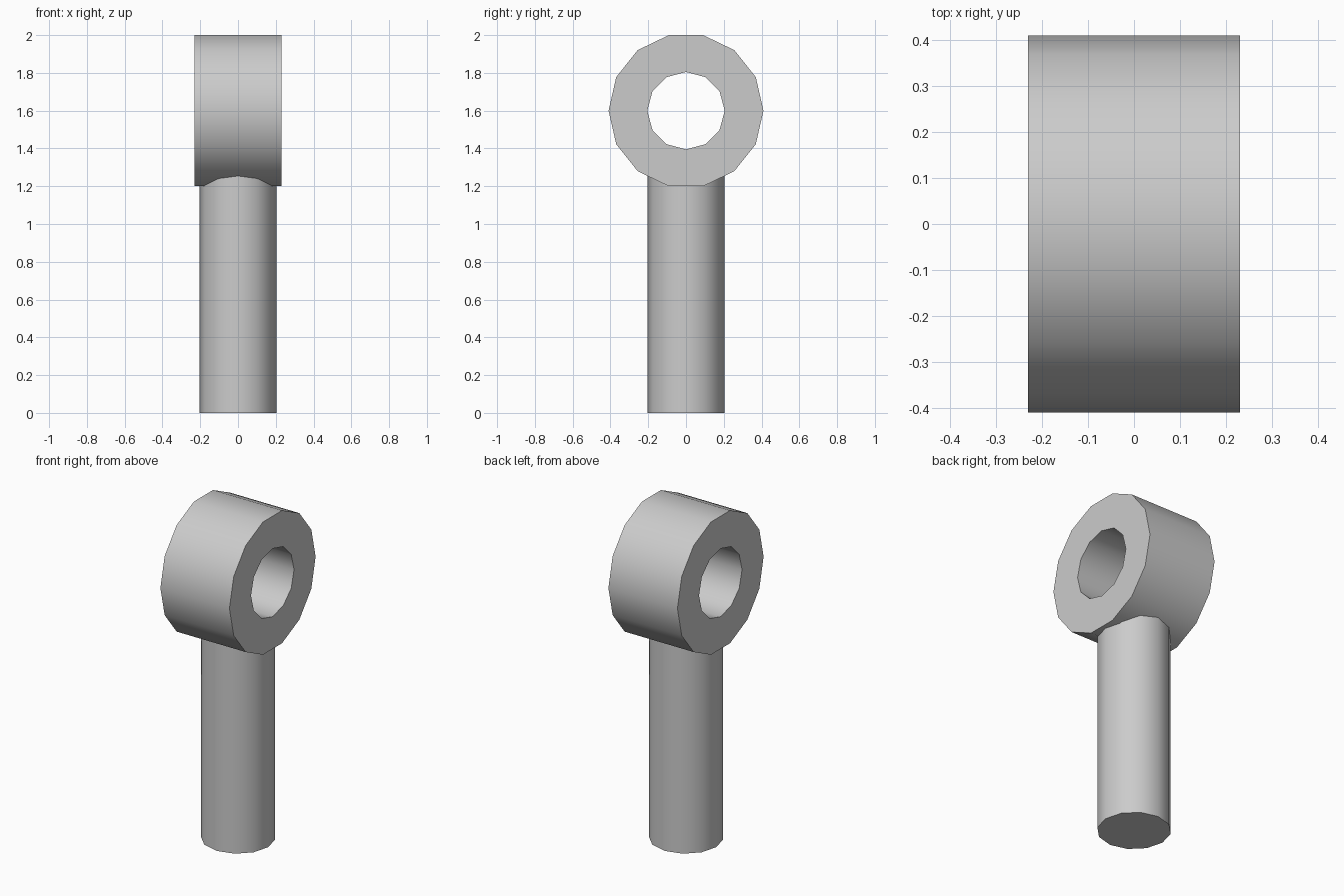
import bpy
import math

cube = bpy.data.objects.get("Cube")
if cube:
    bpy.data.objects.remove(cube, do_unlink=True)

grey = bpy.data.materials.new("plain_grey")
grey.use_nodes = True
colour = (0.6, 0.6, 0.6, 1)
grey.diffuse_color = colour
grey.node_tree.nodes["Principled BSDF"].inputs["Base Color"].default_value = colour


def cylinder(name, radius, depth, sides, centre, along_x=False):
    bpy.ops.mesh.primitive_cylinder_add(vertices=sides, radius=radius, depth=depth)
    ob = bpy.context.object
    ob.name = name
    ob.location = centre
    if along_x:
        ob.rotation_euler = (0, math.pi / 2, 0)
    ob.data.materials.append(grey)
    return ob


def bake(ob, modifier=None):
    bpy.ops.object.select_all(action='DESELECT')
    ob.select_set(True)
    bpy.context.view_layer.objects.active = ob
    if modifier:
        bpy.ops.object.modifier_apply(modifier=modifier)
    bpy.ops.object.shade_smooth_by_angle(angle=math.radians(40))


# Ring head lying along x, with the round hole cut through it
eye_centre = (0, 0, 1.6)
ring = cylinder("ring_head", 0.41, 0.46, 14, eye_centre, True)
hole = cylinder("hole_cutter", 0.205, 0.8, 12, eye_centre, True)
hole.hide_render = True

cut = ring.modifiers.new("hole", 'BOOLEAN')
cut.operation = 'DIFFERENCE'
cut.solver = 'EXACT'
cut.object = hole
bake(ring, cut.name)
bpy.data.objects.remove(hole, do_unlink=True)

# Straight shank, ending inside the ring wall
shank = cylinder("shank", 0.203, 1.3, 12, (0, 0, 0.65))
bake(shank)
